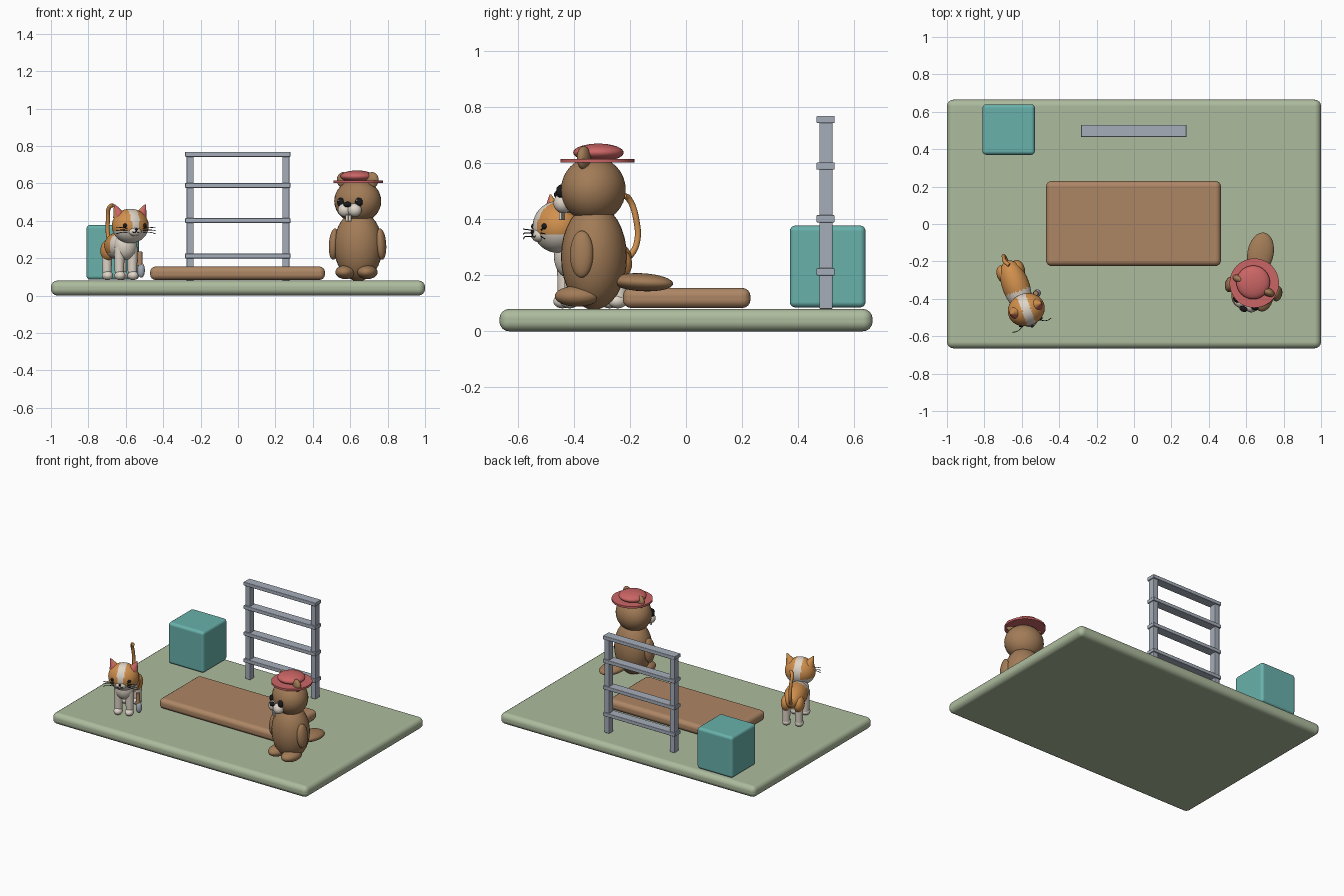
import bpy
import bmesh
from math import radians
from mathutils import Matrix, Vector, Euler

if "Cube" in bpy.data.objects:
    bpy.data.objects.remove(bpy.data.objects["Cube"], do_unlink=True)


def material(name, color):
    m = bpy.data.materials.new(name)
    m.use_nodes = True
    m.diffuse_color = (*color, 1)
    m.node_tree.nodes["Principled BSDF"].inputs["Base Color"].default_value = (*color, 1)
    return m


SAGE = material("sage green", (0.42, 0.50, 0.34))
WOOD = material("warm wood", (0.42, 0.24, 0.13))
TEAL = material("teal", (0.14, 0.44, 0.41))
METAL = material("grey metal", (0.38, 0.42, 0.49))
FUR = material("brown fur", (0.36, 0.20, 0.095))
RED = material("hat red", (0.60, 0.13, 0.13))
ORANGE = material("orange fur", (0.64, 0.28, 0.075))
CREAM = material("cream", (0.74, 0.67, 0.58))
BLACK = material("black", (0.01, 0.01, 0.012))
WORLD = Matrix.Identity(4)


def frame(x, y, z, yaw):
    return Matrix.Translation((x, y, z)) @ Matrix.Rotation(radians(yaw), 4, "Z")


def finish(name, bm, mats, matrix, smooth=True, rule=None):
    """Turn a bmesh into an object; the rule picks a second colour by face."""
    mesh = bpy.data.meshes.new(name)
    for f in bm.faces:
        f.smooth = smooth
        if rule and rule(f.calc_center_median(), f.normal):
            f.material_index = 1
    bm.to_mesh(mesh)
    bm.free()
    for m in mats:
        mesh.materials.append(m)
    ob = bpy.data.objects.new(name, mesh)
    bpy.context.collection.objects.link(ob)
    ob.matrix_world = matrix
    return ob


def ball(name, at, radii, mats, space=WORLD, tilt=(0, 0, 0), rule=None, detail=32):
    bm = bmesh.new()
    bmesh.ops.create_uvsphere(bm, u_segments=detail, v_segments=detail // 2, radius=1)
    bmesh.ops.scale(bm, vec=radii, verts=bm.verts)
    bm.normal_update()
    rot = Euler([radians(a) for a in tilt]).to_matrix().to_4x4()
    return finish(name, bm, mats, space @ Matrix.Translation(at) @ rot, rule=rule)


def box(name, lo, hi, mat, bevel, space=WORLD):
    lo, hi = Vector(lo), Vector(hi)
    bm = bmesh.new()
    bmesh.ops.create_cube(bm, size=1)
    bmesh.ops.scale(bm, vec=hi - lo, verts=bm.verts)
    ob = finish(name, bm, [mat], space @ Matrix.Translation((lo + hi) / 2))
    mod = ob.modifiers.new("rounded edges", "BEVEL")
    mod.width, mod.segments, mod.harden_normals = bevel, 4, True
    return ob


def rod(name, start, end, r1, r2, mats, space=WORLD, rule=None, sides=20):
    a, b = Vector(start), Vector(end)
    bm = bmesh.new()
    bmesh.ops.create_cone(bm, cap_ends=True, segments=sides, radius1=r1, radius2=r2,
                          depth=(b - a).length)
    rot = (b - a).to_track_quat("Z", "Y").to_matrix().to_4x4()
    bm.transform(Matrix.Translation((a + b) / 2) @ rot)
    bm.normal_update()
    ob = finish(name, bm, mats, space, rule=rule)
    bpy.ops.object.select_all(action="DESELECT")
    ob.select_set(True)
    bpy.context.view_layer.objects.active = ob
    bpy.ops.object.shade_smooth_by_angle(angle=radians(40))
    return ob


def tube(name, points, radius, mat, space=WORLD):
    curve = bpy.data.curves.new(name, "CURVE")
    curve.dimensions = "3D"
    curve.bevel_depth, curve.bevel_resolution, curve.use_fill_caps = radius, 3, True
    spline = curve.splines.new("BEZIER")
    spline.bezier_points.add(len(points) - 1)
    for bp, p in zip(spline.bezier_points, points):
        bp.co = p
        bp.handle_left_type = bp.handle_right_type = "AUTO"
    curve.materials.append(mat)
    ob = bpy.data.objects.new(name, curve)
    bpy.context.collection.objects.link(ob)
    ob.matrix_world = space
    return ob


SIDES = (("right", -1), ("left", 1))

# Ground, mat and block
box("ground", (-1, -0.665, 0), (1, 0.665, 0.08), SAGE, 0.035)
box("wooden_platform", (-0.47, -0.225, 0.083), (0.465, 0.23, 0.155), WOOD, 0.03)
box("teal_block", (-0.81, 0.37, 0.085), (-0.53, 0.64, 0.377), TEAL, 0.02)

# Climbing frame
for side, s in SIDES:
    x = s * 0.256
    box(side + "_post", (x - 0.019, 0.475, 0.08), (x + 0.019, 0.522, 0.75), METAL, 0.004)
for i, z in enumerate((0.212, 0.401, 0.589, 0.755)):
    box(f"rung_{i + 1}", (-0.283, 0.465, z - 0.013), (0.281, 0.53, z + 0.013), METAL, 0.004)

# Beaver body
body = frame(0.643, -0.328, 0, -11)
ball("beaver_body", (0, 0, 0.265), (0.13, 0.117, 0.188), [FUR], body)
ball("beaver_tail", (0, 0.175, 0.175), (0.07, 0.112, 0.032), [FUR], body, (-3, 0, 0))
for side, s in SIDES:
    ball(side + "_arm", (s * 0.128, -0.02, 0.275), (0.027, 0.042, 0.084), [FUR], body, (0, -s * 4, 0))
    ball(side + "_beaver_foot", (s * 0.06, -0.05, 0.125), (0.053, 0.08, 0.037), [FUR], body)

# Beaver head
head = frame(0.64, -0.33, 0.505, -24)
ball("beaver_head", (0, 0, 0), (0.128, 0.113, 0.117), [FUR], head)
ball("beaver_nose", (0, -0.136, -0.018), (0.022, 0.015, 0.015), [BLACK], head)
for side, s in SIDES:
    ball(side + "_muzzle", (s * 0.029, -0.105, -0.048), (0.038, 0.034, 0.036), [CREAM], head)
    ball(side + "_beaver_eye", (s * 0.053, -0.103, -0.006), (0.021, 0.016, 0.024), [BLACK], head)
    ball(side + "_eye_glint", (s * 0.053 - 0.006, -0.119, 0.004), (0.005, 0.003, 0.005), [CREAM], head, detail=12)
    ball(side + "_beaver_ear", (s * 0.084, 0, 0.113), (0.037, 0.022, 0.042), [FUR], head)
    box(side + "_tooth", (s * 0.009 - 0.008, -0.127, -0.108), (s * 0.009 + 0.008, -0.117, -0.075),
        CREAM, 0.002, head)

# Hat
rod("hat_brim", (0.643, -0.316, 0.601), (0.643, -0.316, 0.615), 0.132, 0.132, [RED], sides=48)
ball("hat_crown", (0.637, -0.312, 0.637), (0.09, 0.09, 0.032), [RED])

# Cat body and legs
cat = frame(-0.632, -0.33, 0, 20)
ball("cat_body", (0, 0, 0.265), (0.073, 0.142, 0.075), [ORANGE, CREAM], cat, detail=48,
     rule=lambda c, n: c.y < -0.03 or c.z < -0.035)
ball("cat_chest", (0, -0.09, 0.265), (0.062, 0.055, 0.075), [CREAM], cat)
for side, s in SIDES:
    for end, x, y in (("front", 0.037, -0.095), ("hind", 0.042, 0.085)):
        rod(f"{side}_{end}_leg", (s * x, y, 0.11), (s * x, y, 0.26), 0.024, 0.029, [CREAM], cat)
        ball(f"{side}_{end}_paw", (s * x, y - 0.008, 0.107), (0.029, 0.034, 0.025), [CREAM], cat)
    ball(side + "_haunch", (s * 0.042, 0.08, 0.24), (0.035, 0.05, 0.055), [ORANGE], cat)
tube("cat_tail", [(0, 0.125, 0.25), (-0.005, 0.165, 0.31), (-0.008, 0.165, 0.4),
                  (-0.008, 0.135, 0.475), (0.004, 0.115, 0.483)], 0.011, ORANGE, cat)

# Cat head
face = frame(-0.576, -0.458, 0.372, 20)
ball("cat_head", (0, 0, 0), (0.1, 0.087, 0.092), [ORANGE, CREAM], face, detail=64,
     rule=lambda c, n: abs(c.x) < 0.023 or c.z < -0.03)
ball("cat_muzzle", (0, -0.072, -0.03), (0.036, 0.023, 0.024), [CREAM], face)
ball("cat_nose", (0, -0.095, -0.018), (0.009, 0.006, 0.006), [BLACK], face, detail=16)
for side, s in SIDES:
    rod(side + "_cat_ear", (s * 0.062, 0.005, 0.055), (s * 0.088, 0.005, 0.115), 0.034, 0.003,
        [ORANGE, RED], face, rule=lambda c, n: n.y < -0.45)
    ball(side + "_cat_eye", (s * 0.055, -0.07, 0.002), (0.013, 0.009, 0.011), [BLACK], face, detail=16)
    tube(side + "_mouth", [(0, -0.096, -0.025), (s * 0.01, -0.094, -0.036), (s * 0.02, -0.09, -0.032)],
         0.002, BLACK, face)
    for i in range(3):
        z = -0.012 - i * 0.011
        tube(f"{side}_whisker_{i + 1}", [(s * 0.045, -0.076, z), (s * 0.085, -0.092, z * 1.2 + 0.006),
                                         (s * 0.112, -0.088, z * 1.6 + 0.012)], 0.0018, BLACK, face)

# Small brush beside the cat
rod("brush_handle", (-0.525, -0.37, 0.16), (-0.525, -0.37, 0.235), 0.015, 0.013, [WOOD])
ball("brush_head", (-0.518, -0.37, 0.135), (0.02, 0.02, 0.04), [METAL])
